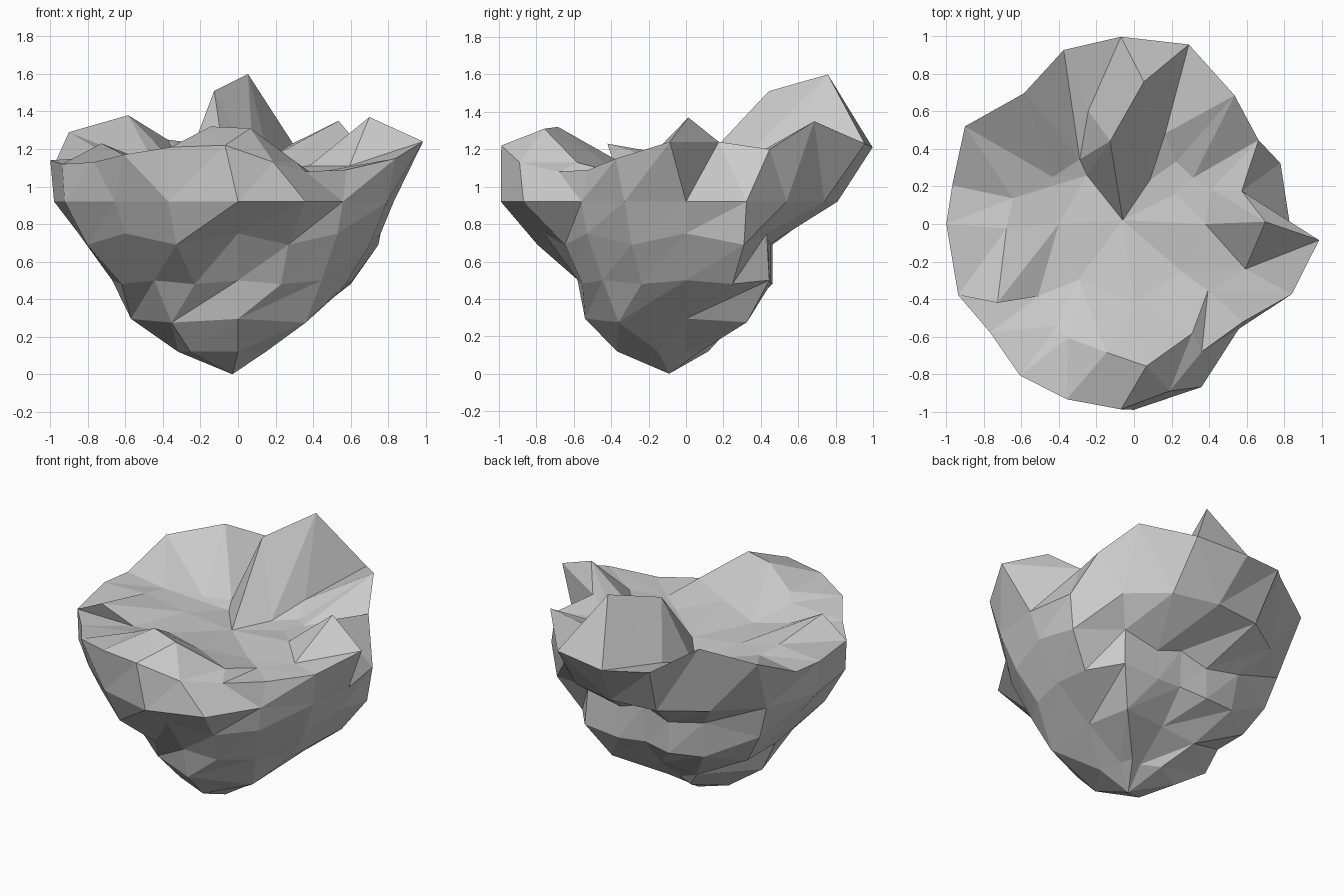
import bpy, bmesh, math

bm = bmesh.new()


def sample(values, deg):
    """Linear lookup in evenly spaced values around the circle."""
    n = len(values)
    t = (deg % 360) / 360 * n
    i = int(t)
    return values[i % n] * (1 - t + i) + values[(i + 1) % n] * (t - i)


def ring(angles, radii, heights):
    out = []
    for a, r, z in zip(angles, radii, heights):
        t = math.radians(a)
        out.append((a, bm.verts.new((r * math.cos(t), r * math.sin(t), z))))
    return out


def even_ring(count, radii, z, wobble):
    """Ring of the underside, with a slight up and down step."""
    angs = [360 * k / count for k in range(count)]
    return ring(angs, [sample(radii, a) for a in angs],
                [z + wobble * (-1) ** k for k in range(count)])


def zip_rings(lo, hi):
    """Join two rings of any size with a strip of triangles."""
    lo = lo + [(lo[0][0] + 360, lo[0][1])]
    hi = hi + [(hi[0][0] + 360, hi[0][1])]
    i = j = 0
    while i < len(lo) - 1 or j < len(hi) - 1:
        step_lo = j == len(hi) - 1 or (i < len(lo) - 1 and lo[i + 1][0] < hi[j + 1][0])
        if step_lo:
            bm.faces.new((lo[i][1], lo[i + 1][1], hi[j][1]))
            i += 1
        else:
            bm.faces.new((lo[i][1], hi[j + 1][1], hi[j][1]))
            j += 1


def cap(r, co):
    tip = bm.verts.new(co)
    for k in range(len(r)):
        bm.faces.new((r[k][1], r[(k + 1) % len(r)][1], tip))


# underside, radii evenly spaced starting at +x
base = even_ring(8, [.11, .11, .06, .17, .32, .36, .37, .21], .12, 0)
low = even_ring(8, [.36, .46, .27, .37, .57, .5, .54, .51], .285, .01)
mid = even_ring(16, [.61, .65, .63, .49, .44, .5, .6, .7,
                     .67, .67, .63, .6, .58, .6, .63, .62], .49, .01)
high = even_ring(16, [.76, .81, .61, .48, .45, .5, .64, .84,
                      .85, .87, .85, .86, .76, .7, .75, .76], .72, .03)
belt = even_ring(16, [.83, .845, .76, .8, .81, .84, .84, .92,
                      .98, 1.0, .93, .97, .99, .94, .79, .86], .92, 0)

# jagged rim and the inner crest behind it
rim = ring([-5, 17, 34, 52, 73, 94, 112, 130, 150, 168,
            180, 202, 217, 233, 249, 266, 282, 298, 318, 336],
           [.99, .6, .8, .87, 1.0, 1.0, 1.0, .91, 1.04, .99,
            1.0, 1.01, .96, 1.01, 1.0, .99, .91, .77, .78, .92],
           [1.24, 1.24, 1.2, 1.35, 1.23, 1.21, 1.25, 1.38, 1.29, 1.14,
            1.14, 1.12, 1.13, 1.17, 1.21, 1.22, 1.13, 1.08, 1.09, 1.15])
crest = ring([1, 24, 38, 56, 71, 86, 112, 130, 150, 168,
              182, 210, 217, 233, 240, 258, 275, 298, 318, 338],
             [.7, .45, .4, .4, .51, .76, .65, .45, .5, .66,
              .68, .84, .64, .68, .7, .7, .76, .66, .53, .64],
             [1.37, 1.12, 1.1, 1.09, 1.15, 1.6, 1.16, 1.08, 1.1, 1.14,
              1.16, 1.23, 1.12, 1.17, 1.21, 1.32, 1.31, 1.13, 1.07, 1.11])

# sunken top with the ridge running in from the back
basin = ring([0, 36, 70, 106, 134, 180, 225, 270, 315],
             [.38, .28, .25, .46, .36, .4, .42, .42, .36],
             [1.11, 1.08, 1.08, 1.51, 1.05, 1.1, 1.1, 1.12, 1.06])

rings = [base, low, mid, high, belt, rim, crest, basin]
for a, b in zip(rings, rings[1:]):
    zip_rings(a, b)
cap(base, (-.03, -.09, 0))
cap(basin, (-.06, .02, 1.06))

bmesh.ops.recalc_face_normals(bm, faces=bm.faces)
mesh = bpy.data.meshes.new("rock_island")
bm.to_mesh(mesh)
bm.free()
bpy.context.collection.objects.link(bpy.data.objects.new("rock_island", mesh))
